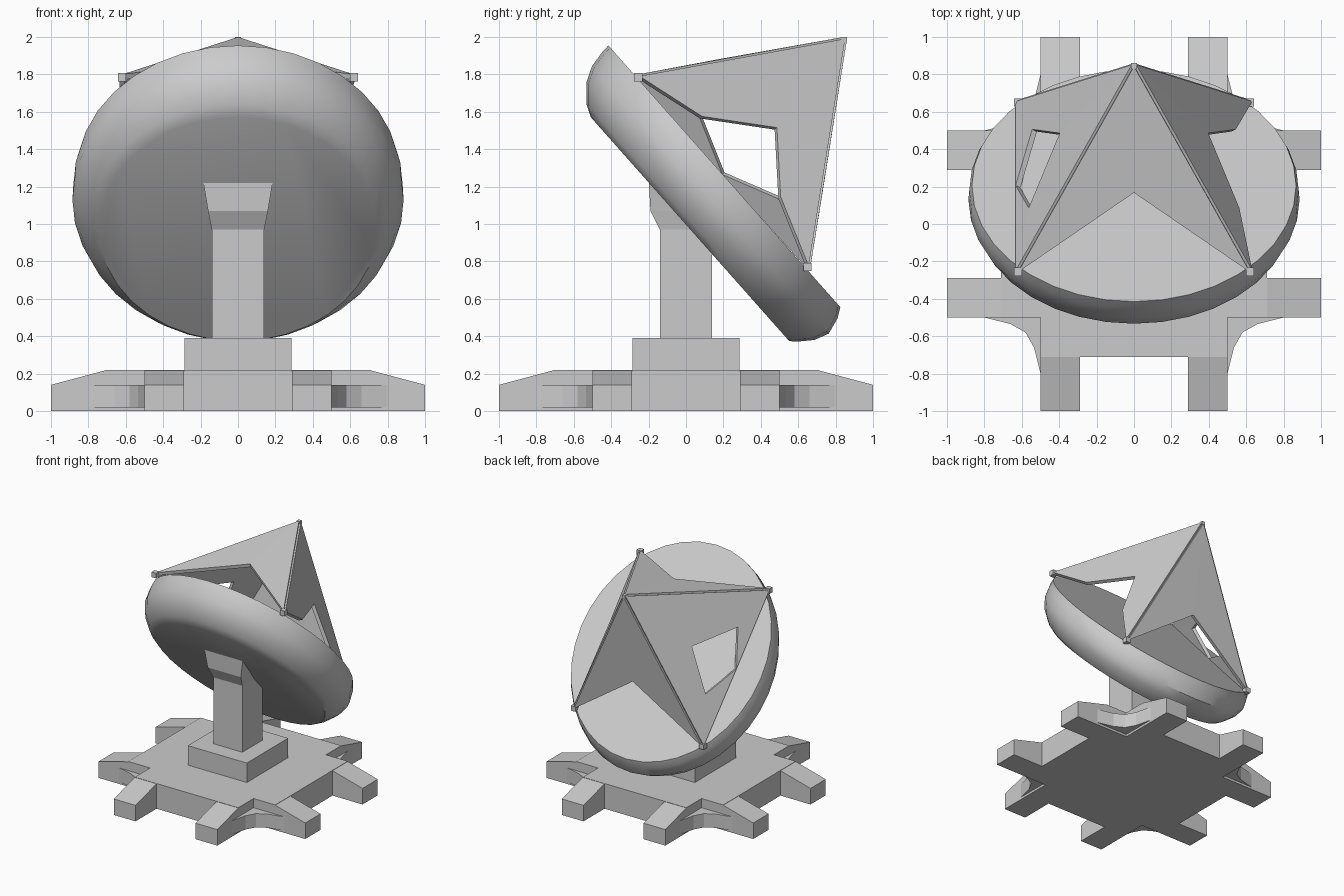
import bpy, bmesh, math
from mathutils import Vector, Matrix

if "Cube" in bpy.data.objects:
    bpy.data.objects.remove(bpy.data.objects["Cube"])


def make(name, verts, faces, smooth=False, thick=0):
    me = bpy.data.meshes.new(name)
    me.from_pydata([tuple(v) for v in verts], [], faces)
    bm = bmesh.new()
    bm.from_mesh(me)
    bmesh.ops.recalc_face_normals(bm, faces=bm.faces)
    bm.to_mesh(me)
    bm.free()
    ob = bpy.data.objects.new(name, me)
    bpy.context.collection.objects.link(ob)
    if thick:
        mod = ob.modifiers.new("thickness", 'SOLIDIFY')
        mod.thickness, mod.offset = thick, 0
    if smooth:
        bpy.context.view_layer.objects.active = ob
        ob.select_set(True)
        bpy.ops.object.shade_smooth_by_angle(angle=math.radians(35))
        ob.select_set(False)
    return ob


def loft(name, rings, smooth=False):
    """Closed solid through rings with equal point counts."""
    n = len(rings[0])
    verts = [v for r in rings for v in r]
    faces = [(k*n + i, k*n + (i+1) % n, (k+1)*n + (i+1) % n, (k+1)*n + i)
             for k in range(len(rings) - 1) for i in range(n)]
    faces += [tuple(range(n))[::-1], tuple(range(len(verts) - n, len(verts)))]
    return make(name, verts, faces, smooth)


def prism(name, outline, z0, z1):
    return loft(name, [[(x, y, z) for x, y in outline] for z in (z0, z1)])


def rect(x0, x1, y0, y1, z):
    return [(x0, y0, z), (x1, y0, z), (x1, y1, z), (x0, y1, z)]


# Base plate: cross outline
quarter = [(.71, -.5), (.71, .5), (.5, .5)]
outline = []
for k in range(4):
    c, s = round(math.cos(k*math.pi/2)), round(math.sin(k*math.pi/2))
    outline += [(c*x - s*y, s*x + c*y) for x, y in quarter]
prism("base_plate", outline, 0, .22)

# Eight sloping arms and four curved corner webs
web = [(.48, .48), (.8, .48), (.8, .5), (.66, .535), (.58, .58), (.535, .66), (.5, .8), (.48, .8)]
for k in range(4):
    turn = Matrix.Rotation(k*math.pi/2, 4, 'Z')
    for side in (-1, 1):
        y0, y1 = sorted((side*.29, side*.5))
        rings = [[(x, y0, 0), (x, y1, 0), (x, y1, h), (x, y0, h)]
                 for x, h in ((.7, .22), (1.0, .14))]
        loft("base_arm", rings).data.transform(turn)
    prism("corner_web", web, .02, .14).data.transform(turn)

# Pedestal and column flaring into the dish
prism("pedestal", [(-.285, -.285), (.285, -.285), (.285, .285), (-.285, .285)], .2, .39)
loft("column", [rect(-.14, .14, -.14, .14, .35), rect(-.14, .14, -.14, .14, .97),
                rect(-.16, .16, -.19, .14, 1.07), rect(-.19, .19, -.2, .14, 1.25)])

# Tilted dish: elliptical rings of (radius, depth, downhill shift)
centre = Vector((0, .205, 1.255))
down, normal = Vector((0, .663, -.748)), Vector((0, .748, .663))
profile = [(.935, 0, 0), (.95, -.05, .02), (.955, -.14, .045), (.92, -.22, .055),
           (.85, -.295, .07), (.80, -.325, .09)]
rings = []
for r, depth, shift in profile:
    ring = []
    for i in range(36):
        a = math.tau*i/36
        ring.append(centre + Vector((.927*r*math.cos(a), 0, 0))
                    + down*(r*math.sin(a) + shift) + normal*depth)
    rings.append(ring)
loft("dish", rings, smooth=True)

# Feed pyramid: four webbed panels from the dish face to the apex
apex = Vector((0, .845, 1.985))


def top_foot(s):
    return Vector((s*.62, -.255, 1.785))


def low_foot(s):
    return Vector((s*.62, .65, .77))


def on_side(s, y, z):
    """Point on a side panel plane, given its side-view position."""
    w = (normal.y*y + normal.z*z - .992) / .97
    return Vector((s*.62*(1 - w), y, z))


make("top_panel", [apex, top_foot(1), (0, .17, 1.865), top_foot(-1)],
     [(0, 1, 2), (0, 2, 3)], thick=.03)
make("back_panel", [apex, low_foot(1), (0, .72, 1.2), low_foot(-1)],
     [(0, 1, 2), (0, 2, 3)], thick=.03)
make("right_panel", [apex, top_foot(1), on_side(1, .08, 1.57), on_side(1, .48, 1.51),
                     on_side(1, .5, 1.14), low_foot(1)],
     [(0, 1, 2, 3), (0, 3, 4, 5)], thick=.03)
make("left_panel", [apex, top_foot(-1), on_side(-1, .2, 1.27), on_side(-1, .08, 1.57),
                    on_side(-1, .48, 1.51), on_side(-1, .5, 1.14), low_foot(-1)],
     [(0, 1, 3, 4), (1, 2, 3), (0, 4, 5, 6), (5, 2, 6)], thick=.03)

# Small tip and foot pads
for p, r in [(apex, .015)] + [(f(s), .022) for f in (top_foot, low_foot) for s in (-1, 1)]:
    x, y, z = p
    loft("pyramid_joint", [rect(x-r, x+r, y-r, y+r, z-r), rect(x-r, x+r, y-r, y+r, z+r)])
